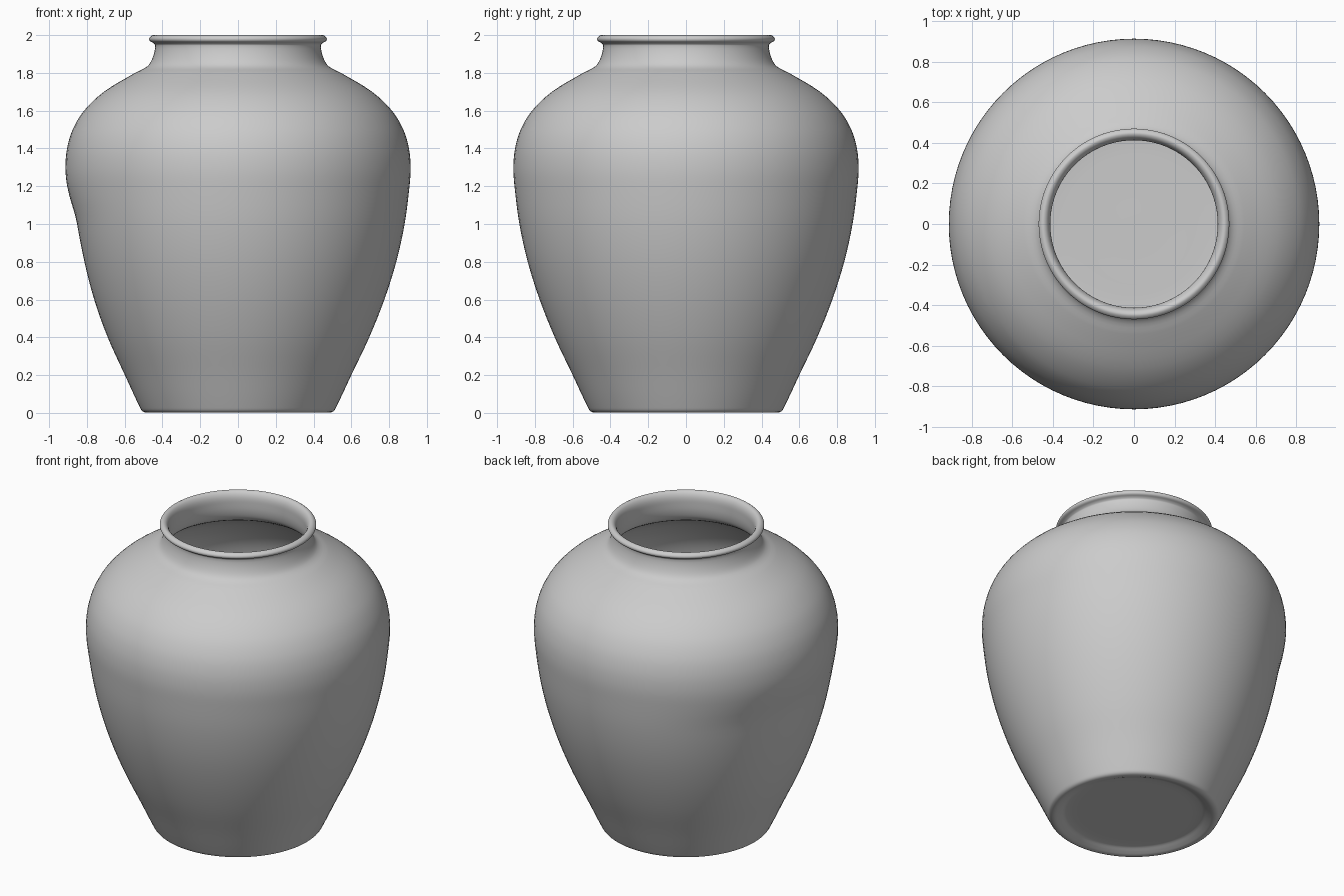
import bpy
import bmesh
import math
from mathutils import Vector

cube = bpy.data.objects.get("Cube")
if cube:
    bpy.data.objects.remove(cube, do_unlink=True)

SEGMENTS = 96
STEPS = 4

# Half section: underside, outer wall, rolled lip, inner wall, inner floor
SECTION = [
    (0, 0.03), (0.25, 0.03), (0.41, 0.028), (0.45, 0.012), (0.48, 0.002),
    (0.505, 0.008), (0.52, 0.03), (0.60, 0.2), (0.695, 0.4), (0.775, 0.6),
    (0.838, 0.8), (0.882, 1.0), (0.908, 1.2), (0.914, 1.3), (0.905, 1.4),
    (0.875, 1.5), (0.815, 1.6), (0.71, 1.7), (0.545, 1.8), (0.48, 1.835),
    (0.452, 1.88), (0.438, 1.945), (0.448, 1.958), (0.466, 1.968),
    (0.47, 1.982), (0.46, 1.995), (0.445, 2.0), (0.428, 1.99),
    (0.416, 1.965), (0.413, 1.93), (0.418, 1.86), (0.44, 1.81),
    (0.53, 1.755), (0.67, 1.67), (0.77, 1.57), (0.825, 1.48), (0.855, 1.38),
    (0.864, 1.28), (0.835, 1.0), (0.725, 0.6), (0.55, 0.2), (0.49, 0.09),
    (0.45, 0.07), (0.25, 0.065), (0, 0.065),
]


def smooth_path(points):
    """Catmull-Rom curve through the section points."""
    pts = [Vector(p) for p in points]
    path = []
    for i in range(len(pts) - 1):
        a, b, c = pts[max(i - 1, 0)], pts[i], pts[i + 1]
        d = pts[min(i + 2, len(pts) - 1)]
        # Tangents are limited by the span so short curls stay tidy
        span = (c - b).length
        m0 = (c - a).normalized() * span
        m1 = (d - b).normalized() * span
        for k in range(STEPS):
            t = k / STEPS
            path.append(b * (2*t**3 - 3*t**2 + 1) + m0 * (t**3 - 2*t**2 + t)
                        + c * (3*t**2 - 2*t**3) + m1 * (t**3 - t**2))
    path.append(pts[-1])
    return path


def dent(angle, z):
    """Shallow hand-made hollow in the left-hand wall."""
    spread = math.exp(-((angle - math.radians(170)) / 0.6) ** 2)
    height = 0.14 if z > 1.0 else 0.45
    return 0.033 * spread * math.exp(-((z - 1.0) / height) ** 2)


def lathe(name, path, material):
    bm = bmesh.new()
    rings = []
    for r, z in path:
        if r < 1e-5:
            rings.append([bm.verts.new((0, 0, z))])
            continue
        ring = []
        for s in range(SEGMENTS):
            a = math.tau * s / SEGMENTS
            radius = r - dent(a, z)
            ring.append(bm.verts.new((radius * math.cos(a), radius * math.sin(a), z)))
        rings.append(ring)
    for low, high in zip(rings, rings[1:]):
        for s in range(SEGMENTS):
            n = (s + 1) % SEGMENTS
            if len(low) == 1:
                bm.faces.new((low[0], high[n], high[s]))
            elif len(high) == 1:
                bm.faces.new((low[s], low[n], high[0]))
            else:
                bm.faces.new((low[s], low[n], high[n], high[s]))
    bmesh.ops.recalc_face_normals(bm, faces=bm.faces)
    for face in bm.faces:
        face.smooth = True
    mesh = bpy.data.meshes.new(name)
    bm.to_mesh(mesh)
    bm.free()
    mesh.materials.append(material)
    obj = bpy.data.objects.new(name, mesh)
    bpy.context.collection.objects.link(obj)
    return obj


# Plain clay colour
clay = bpy.data.materials.new("grey_clay")
clay.use_nodes = True
GREY = (0.6, 0.6, 0.6, 1)
clay.diffuse_color = GREY
clay.node_tree.nodes["Principled BSDF"].inputs["Base Color"].default_value = GREY

# Jar body with hollow interior
lathe("jar_body", smooth_path(SECTION), clay)
